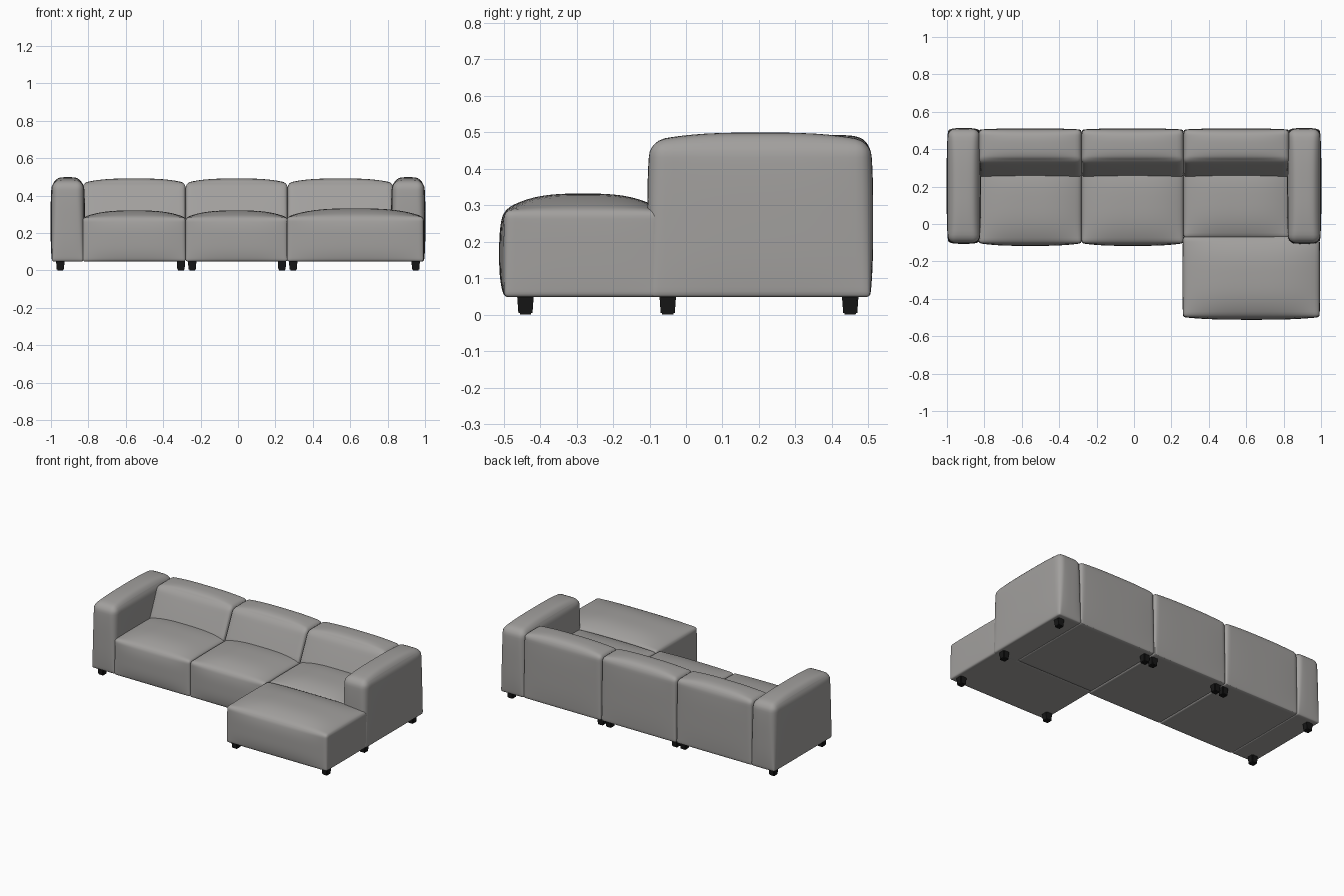
import bpy, bmesh, math
from mathutils import Vector

if "Cube" in bpy.data.objects:
    bpy.data.objects.remove(bpy.data.objects["Cube"])


def material(name, rgb):
    m = bpy.data.materials.new(name)
    m.diffuse_color = (*rgb, 1)
    m.use_nodes = True
    m.node_tree.nodes["Principled BSDF"].inputs["Base Color"].default_value = m.diffuse_color
    return m


FABRIC = material("warm grey fabric", (0.36, 0.35, 0.34))
BLACK = material("black plastic", (0.008, 0.008, 0.008))


def finish(bm, name, mat):
    me = bpy.data.meshes.new(name)
    bm.to_mesh(me)
    bm.free()
    me.materials.append(mat)
    ob = bpy.data.objects.new(name, me)
    bpy.context.collection.objects.link(ob)
    bpy.context.view_layer.objects.active = ob
    ob.select_set(True)
    bpy.ops.object.shade_smooth_by_angle(angle=math.radians(40))
    ob.select_set(False)


def pad(name, lo, hi, r_top, r_bot, crown, bulge=(0, 0), lean=0.0, n=24):
    """Rounded, stuffed block: crown puffs the top, bulge puffs the sides,
    lean pushes the lower front forwards (for backrests)."""
    lo, hi = Vector(lo), Vector(hi)
    mid, half = (lo + hi) / 2, (hi - lo) / 2
    bm = bmesh.new()
    bmesh.ops.create_cube(bm, size=2)
    bmesh.ops.subdivide_edges(bm, edges=bm.edges[:], cuts=n - 1, use_grid_fill=True)
    for v in bm.verts:
        t = Vector([math.sin(math.pi / 2 * c) for c in v.co])   # denser at edges
        r = r_bot + (r_top - r_bot) * (t.z + 1) / 2
        p = Vector([t[i] * half[i] for i in range(3)])
        core = Vector([max(r - half[i], min(half[i] - r, p[i])) for i in range(3)])
        d = p - core
        if d.length > 1e-7:
            p = core + d.normalized() * r
        u = [min(1, abs(p[i] / half[i])) for i in range(3)]
        f = [1 - c ** 3 for c in u]
        if t.z > 0:
            p.z += crown * f[0] * f[1] * max(0, t.z) ** 4
        p.x += bulge[0] * f[1] * f[2] * t.x ** 3
        p.y += bulge[1] * f[0] * f[2] * t.y ** 3
        p += mid
        if lean:
            k = min(1, max(0, (0.47 - p.z) / 0.19))
            p.y -= lean * k * (1 - t.y) / 2
        v.co = p
    finish(bm, name, FABRIC)


# Arms
for side, name in ((-1, "left_arm"), (1, "right_arm")):
    a, b = sorted((side * 0.995, side * 0.825))
    pad(name, (a, -0.098, 0.048), (b, 0.505, 0.475), 0.04, 0.012, 0.024, (0.007, 0.008))

# Backrests and seats, one pair per section
sections = [("left", -0.83, -0.28, -0.103), ("middle", -0.28, 0.265, -0.103),
            ("right", 0.265, 0.83, -0.075)]
for name, a, b, front in sections:
    pad(name + "_back", (a, 0.335, 0.048), (b, 0.505, 0.468), 0.026, 0.012, 0.024,
        (0, 0.006), lean=0.085)
    pad(name + "_seat", (a, front, 0.048), (b, 0.34, 0.283), 0.018, 0.012, 0.038,
        (0, 0.014))

# Chaise block
pad("chaise", (0.262, -0.498, 0.048), (0.992, -0.066, 0.287), 0.02, 0.012, 0.045,
    (0.003, 0.014))

# Feet
spots = [(x, 0.45) for x in (-0.95, -0.305, -0.245, 0.235, 0.295, 0.95)]
spots += [(-0.95, -0.05), (0.95, -0.05), (0.295, -0.44), (0.95, -0.44)]
for i, (x, y) in enumerate(spots):
    bm = bmesh.new()
    bmesh.ops.create_cube(bm, size=1)
    for v in bm.verts:
        w = 0.046 if v.co.z > 0 else 0.038
        v.co = (v.co.x * w, v.co.y * w, 0.055 * (v.co.z + 0.5))
    bmesh.ops.bevel(bm, geom=bm.edges[:], offset=0.004, segments=2, affect='EDGES')
    for v in bm.verts:
        v.co += Vector((x, y, 0))
    finish(bm, f"foot_{i + 1}", BLACK)
